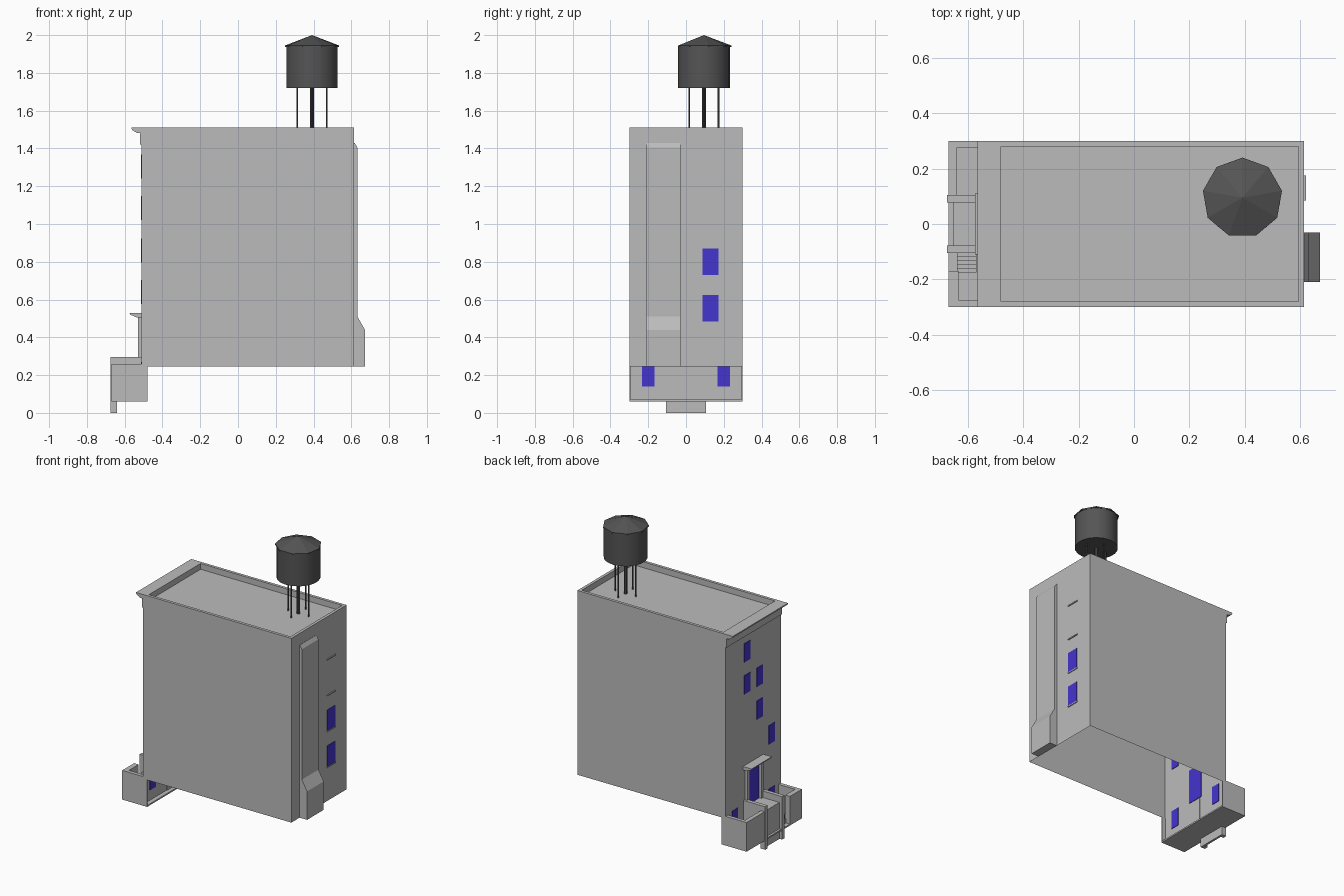
import bpy, bmesh, math

old = bpy.data.objects.get("Cube")
if old:
    bpy.data.objects.remove(old, do_unlink=True)


def material(name, rgb):
    m = bpy.data.materials.new(name)
    m.use_nodes = True
    m.diffuse_color = (*rgb, 1)
    m.node_tree.nodes["Principled BSDF"].inputs["Base Color"].default_value = (*rgb, 1)
    return m


WALL = material("wall_grey", (0.5, 0.5, 0.5))
DARK = material("tank_dark_grey", (0.09, 0.09, 0.09))
BLUE = material("window_blue", (0.06, 0.035, 0.62))


def finish(name, bm, mat, normals=True):
    if normals:
        bmesh.ops.recalc_face_normals(bm, faces=bm.faces)
    mesh = bpy.data.meshes.new(name)
    bm.to_mesh(mesh)
    bm.free()
    mesh.materials.append(mat)
    ob = bpy.data.objects.new(name, mesh)
    bpy.context.scene.collection.objects.link(ob)
    return ob


def box(name, x, y, z, mat=WALL):
    bm = bmesh.new()
    bmesh.ops.create_cube(bm, size=1)
    for v in bm.verts:
        v.co = [a + (c + 0.5) * (b - a) for c, (a, b) in zip(v.co, (x, y, z))]
    return finish(name, bm, mat)


def extrude_y(name, profile, y0, y1, mat=WALL):
    """Sweep an (x, z) outline along y."""
    bm = bmesh.new()
    f = bm.faces.new([bm.verts.new((x, y0, z)) for x, z in profile])
    g = bmesh.ops.extrude_face_region(bm, geom=[f])["geom"]
    for v in g:
        if isinstance(v, bmesh.types.BMVert):
            v.co.y = y1
    return finish(name, bm, mat)


def cylinder(name, x, y, z0, z1, r, r2=None, sides=9, mat=DARK):
    bm = bmesh.new()
    bmesh.ops.create_cone(bm, cap_ends=True, segments=sides, radius1=r,
                          radius2=r if r2 is None else r2, depth=z1 - z0)
    bmesh.ops.translate(bm, verts=bm.verts, vec=(x, y, (z0 + z1) / 2))
    return finish(name, bm, mat)


FRONT, BACK, SIDE = -0.51, 0.615, 0.30
BASE, TOP, ROOF, FLOOR = 0.245, 1.51, 1.47, 0.07

# Building shell, open underneath, with a sunken roof behind a parapet
bm = bmesh.new()
corners = [(FRONT, -SIDE), (BACK, -SIDE), (BACK, SIDE), (FRONT, SIDE)]
inner = [(-0.48, -0.28), (0.595, -0.28), (0.595, 0.28), (-0.48, 0.28)]
rings = [[bm.verts.new((x, y, z)) for x, y in pts] for pts, z in
         ((corners, BASE), (corners, TOP), (inner, TOP), (inner, ROOF))]
for lo, hi in zip(rings, rings[1:]):
    for i in range(4):
        j = (i + 1) % 4
        bm.faces.new((lo[i], lo[j], hi[j], hi[i]))
bm.faces.new(rings[-1])
finish("building_shell", bm, WALL, normals=False)

# Basement front wall under the facade
bm = bmesh.new()
bm.faces.new([bm.verts.new((FRONT, y, z)) for y, z in
              ((SIDE, FLOOR), (-SIDE, FLOOR), (-SIDE, BASE), (SIDE, BASE))])
finish("basement_wall", bm, WALL, normals=False)
box("basement_door", (FRONT - 0.004, FRONT + 0.004), (-0.045, 0.045), (FLOOR, 0.24))

# Cornice and the trim band below it
extrude_y("cornice", [(FRONT, TOP), (-0.565, TOP), (-0.56, 1.497), (-0.535, 1.482),
                      (FRONT, 1.48)], -SIDE, SIDE)
box("cornice_band", (-0.518, FRONT), (-SIDE, SIDE), (1.42, 1.48))

# Chimney stack with a wide foot
extrude_y("chimney", [(BACK, BASE), (0.672, BASE), (0.672, 0.44), (0.632, 0.51),
                      (0.632, 1.405), (0.617, 1.43), (BACK, 1.43)], -0.21, -0.03)

# Facade windows: (column, centre height)
for y, z in ((0.067, 1.305), (0.067, 1.085), (-0.067, 1.085), (-0.067, 0.86),
             (-0.2, 0.64), (-0.2, 0.205), (0.2, 0.205)):
    box("front_window", (FRONT - 0.004, FRONT + 0.004),
        (y - 0.032, y + 0.032), (z - 0.064, z + 0.064), BLUE)

# Rear windows and sills
for i in range(4):
    z = 0.483 + i * 0.246
    if i < 2:
        box("rear_window", (BACK - 0.004, BACK + 0.004), (0.088, 0.172), (z, z + 0.142), BLUE)
    box("rear_sill", (BACK, BACK + 0.006), (0.085, 0.175), (z - 0.008, z))

# Entrance door with pilasters and hood
box("entrance_door", (FRONT - 0.004, FRONT + 0.004), (-0.06, 0.06), (0.25, 0.49), BLUE)
extrude_y("door_hood", [(FRONT, 0.53), (-0.575, 0.53), (-0.57, 0.52), (-0.535, 0.505),
                        (FRONT, 0.505)], -0.11, 0.11)
for s in (-1, 1):
    box("door_pilaster", (-0.53, FRONT), sorted((s * 0.062, s * 0.09)), (0.25, 0.505))

# Stoop landing, side rails and front posts
box("stoop_landing", (-0.655, FRONT), (-0.08, 0.08), (FLOOR, 0.25))
box("stoop_foot", (-0.655, -0.64), (-0.08, 0.08), (0, FLOOR))
for s in (-1, 1):
    y = sorted((s * 0.078, s * 0.105))
    box("stoop_rail", (-0.67, FRONT), y, (FLOOR, 0.26))
    box("stoop_rail_cap", (-0.675, FRONT), y, (0.26, 0.295))
    box("stoop_post", (-0.675, -0.64), y, (0, 0.26))

# Sunken yard: floor, end walls and street walls
box("yard_floor", (-0.67, -0.48), (-SIDE, SIDE), (0.06, FLOOR))
for s in (-1, 1):
    box("yard_end_wall", (-0.67, FRONT), sorted((s * 0.275, s * SIDE)), (FLOOR, 0.26))
    box("basement_return", (FRONT, -0.48), sorted((s * 0.295, s * SIDE)), (FLOOR, BASE))
box("yard_street_wall_left", (-0.67, -0.642), (0.1, 0.28), (FLOOR, 0.26))
box("yard_street_wall_right", (-0.67, -0.635), (-0.28, -0.17), (FLOOR, 0.26))

# Steps down into the yard
for i in range(5):
    y = -0.105 - i * 0.014
    box("yard_step", (-0.64, -0.57), (y - 0.014, y), (FLOOR, 0.22 - i * 0.03))

# Water tank on legs
TX, TY = 0.392, 0.095
tank = cylinder("tank_body", TX, TY, 1.72, 1.94, 0.137, sides=18)
cylinder("tank_roof_rim", TX, TY, 1.937, 1.945, 0.145)
cylinder("tank_roof", TX, TY, 1.945, 2.0, 0.145, 0)
cylinder("tank_pipe", TX, TY, ROOF, 1.73, 0.011, sides=8)
for i in range(4):
    a = i * math.pi / 2
    cylinder("tank_leg", TX + 0.078 * math.cos(a), TY + 0.078 * math.sin(a),
             ROOF, 1.73, 0.005, sides=6)
bpy.ops.object.select_all(action='DESELECT')
tank.select_set(True)
bpy.context.view_layer.objects.active = tank
bpy.ops.object.shade_smooth_by_angle(angle=math.radians(40))
